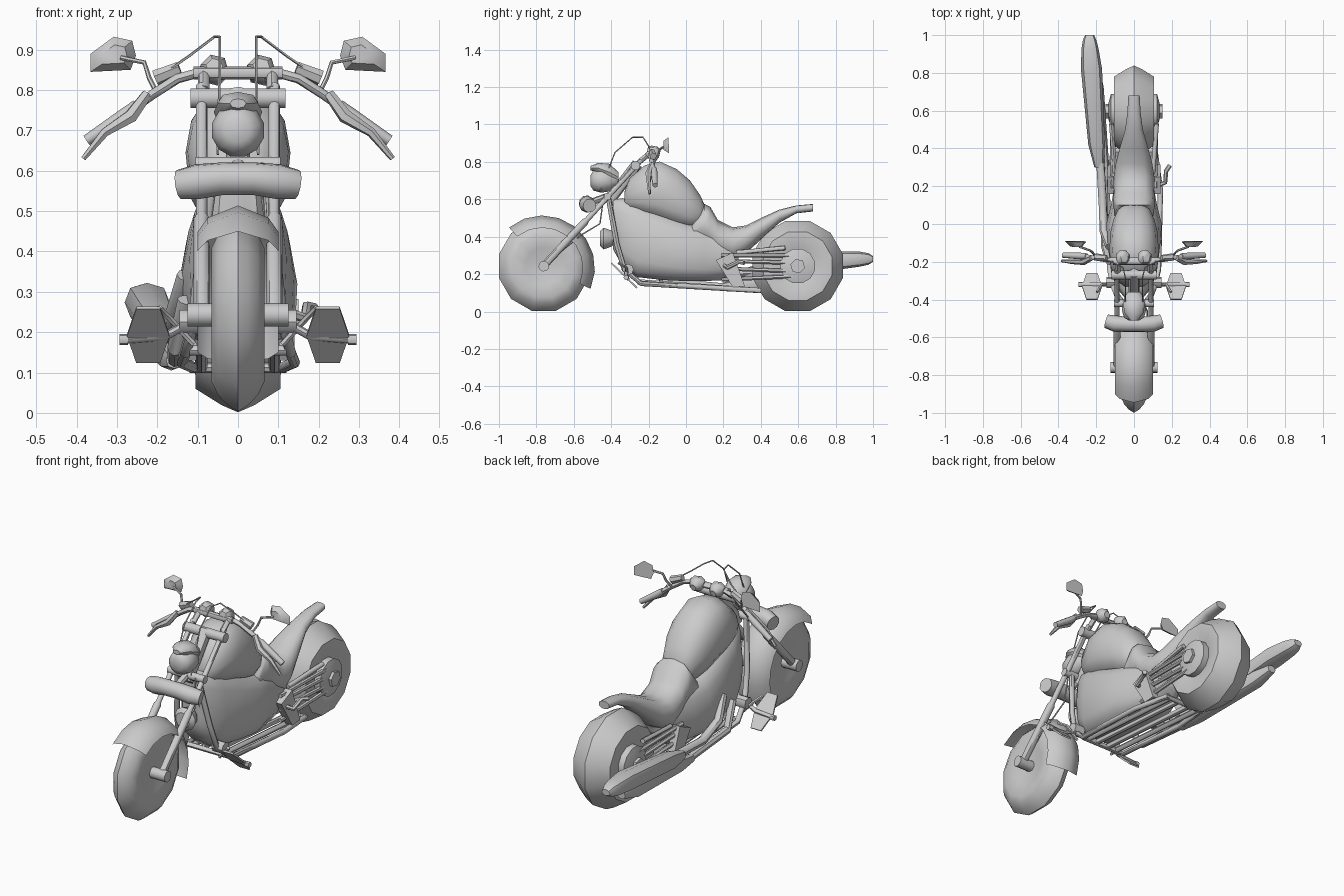
import bpy, bmesh, math
from mathutils import Vector

if "Cube" in bpy.data.objects:
    bpy.data.objects.remove(bpy.data.objects["Cube"], do_unlink=True)

grey = bpy.data.materials.new("plain grey")
grey.use_nodes = True
grey.diffuse_color = (0.6, 0.6, 0.6, 1)
grey.node_tree.nodes["Principled BSDF"].inputs["Base Color"].default_value = (0.6, 0.6, 0.6, 1)
parts = []


def finish(name, bm):
    bmesh.ops.recalc_face_normals(bm, faces=bm.faces)
    mesh = bpy.data.meshes.new(name)
    bm.to_mesh(mesh)
    bm.free()
    mesh.materials.append(grey)
    ob = bpy.data.objects.new(name, mesh)
    bpy.context.collection.objects.link(ob)
    parts.append(ob)
    return ob


def skin(name, rings):
    """Bridge a row of closed point rings and cap the ends."""
    bm = bmesh.new()
    rows = [[bm.verts.new(p) for p in ring] for ring in rings]
    n = len(rows[0])
    for a, b in zip(rows, rows[1:]):
        for i in range(n):
            bm.faces.new((a[i], a[(i + 1) % n], b[(i + 1) % n], b[i]))
    bm.faces.new(rows[0])
    bm.faces.new(rows[-1])
    return finish(name, bm)


def loft(name, stations, n=12, power=0.85, taper=0.0):
    """Rounded sections along y: (y, bottom, top, half width, centre x)."""
    rings = []
    for y, lo, hi, hw, cx in stations:
        ring = []
        for i in range(n):
            a = 2 * math.pi * i / n
            c, s = math.cos(a), math.sin(a)
            ring.append((cx + hw * (1 - taper * s) * math.copysign(abs(c) ** power, c), y,
                         (lo + hi) / 2 + (hi - lo) / 2 * math.copysign(abs(s) ** power, s)))
        rings.append(ring)
    return skin(name, rings)


def lathe(name, centre, axis, profile, n=12):
    """Turn (distance along axis, radius) pairs around an axis."""
    c, ax = Vector(centre), Vector(axis).normalized()
    u = ax.orthogonal().normalized()
    v = ax.cross(u)
    return skin(name, [[c + ax * d + max(r, 0.001) * (u * math.cos(2 * math.pi * i / n)
                        + v * math.sin(2 * math.pi * i / n)) for i in range(n)]
                       for d, r in profile])


def tube(name, pts, radii, n=8):
    """Sweep a circle along a path, with one radius or one per point."""
    pts = [Vector(p) for p in pts]
    if not isinstance(radii, (list, tuple)):
        radii = [radii] * len(pts)
    rings, u = [], None
    for i, p in enumerate(pts):
        t = (pts[min(i + 1, len(pts) - 1)] - pts[max(i - 1, 0)]).normalized()
        u = t.orthogonal() if u is None else u - t * u.dot(t)
        u.normalize()
        v = t.cross(u)
        rings.append([p + radii[i] * (u * math.cos(2 * math.pi * k / n)
                      + v * math.sin(2 * math.pi * k / n)) for k in range(n)])
    return skin(name, rings)


def plate(name, outline, offset, shrink=1.0):
    """Flat outline given thickness along an offset, its far side optionally smaller."""
    o, pts = Vector(offset), [Vector(p) for p in outline]
    mid = sum(pts, Vector()) / len(pts)
    return skin(name, [[p - o / 2 for p in pts], [mid + (p - mid) * shrink + o / 2 for p in pts]])


def both(fn, name, pts, *args):
    """Make a part on the left and on the right."""
    for s, side in ((1, "left"), (-1, "right")):
        fn(side + "_" + name, [(s * x, y, z) for x, y, z in pts], *args)


X = (1, 0, 0)
FRONT, REAR = (0, -0.76, 0.243), (0, 0.597, 0.243)

# Wheels with a crowned tread
half = [(0.035, 0), (0.05, 0.1), (0.066, 0.17), (0.05, 0.205), (0.025, 0.232)]
lathe("front_wheel", FRONT, X, [(-d, r) for d, r in half] + [(0, 0.248)] + half[::-1])
half = [(0.06, 0), (0.085, 0.08), (0.106, 0.15), (0.105, 0.19), (0.04, 0.232)]
lathe("rear_wheel", REAR, X, [(-d, r) for d, r in half] + [(0, 0.25)] + half[::-1])
lathe("front_axle", FRONT, X, [(-0.125, 0.029), (0.125, 0.029)], 10)
lathe("rear_axle", REAR, X, [(-0.15, 0.04), (0.15, 0.04)], 6)
for s, side in ((1, "left"), (-1, "right")):
    lathe(side + "_rear_disc", REAR, (s, 0, 0), [(0.08, 0.095), (0.122, 0.095), (0.135, 0.045)])

# Front fender, an arched strip with folded sides
bm = bmesh.new()
rows = []
for i in range(9):
    a = math.radians(132 - 158 * i / 8)
    r = 0.278 - 0.010 * math.sin(math.pi * i / 8)
    rows.append([bm.verts.new((x, FRONT[1] + (r - d) * math.cos(a), FRONT[2] + (r - d) * math.sin(a)))
                 for x, d in ((-0.1, 0.065), (-0.075, 0.03), (0, 0), (0.075, 0.03), (0.1, 0.065))])
for a, b in zip(rows, rows[1:]):
    for i in range(4):
        bm.faces.new((a[i], a[i + 1], b[i + 1], b[i]))
finish("front_fender", bm)

# Engine hull, seat with tail, and tank
loft("engine_hull", [(-0.39, 0.33, 0.60, 0.05, 0), (-0.34, 0.24, 0.61, 0.09, 0),
                     (-0.26, 0.18, 0.59, 0.12, 0), (-0.12, 0.165, 0.53, 0.138, 0),
                     (0.0, 0.16, 0.48, 0.147, 0), (0.1, 0.16, 0.46, 0.122, 0),
                     (0.19, 0.165, 0.44, 0.105, 0), (0.28, 0.26, 0.42, 0.09, 0)], 14, 0.7, 0.1)
loft("seat_and_tail", [(0.03, 0.38, 0.47, 0.1, 0), (0.10, 0.36, 0.575, 0.11, 0),
                       (0.13, 0.34, 0.56, 0.11, 0), (0.17, 0.30, 0.49, 0.107, 0),
                       (0.25, 0.27, 0.45, 0.108, 0), (0.32, 0.31, 0.46, 0.097, 0),
                       (0.40, 0.385, 0.50, 0.076, 0), (0.50, 0.475, 0.545, 0.047, 0),
                       (0.59, 0.525, 0.567, 0.035, 0), (0.68, 0.535, 0.575, 0.03, 0)])
loft("fuel_tank", [(-0.33, 0.56, 0.64, 0.05, 0), (-0.30, 0.54, 0.715, 0.095, 0),
                   (-0.22, 0.51, 0.785, 0.125, 0), (-0.14, 0.485, 0.805, 0.13, 0),
                   (-0.05, 0.455, 0.765, 0.126, 0), (0.02, 0.44, 0.705, 0.11, 0),
                   (0.075, 0.45, 0.625, 0.085, 0), (0.105, 0.5, 0.56, 0.05, 0)], 14, 0.85, 0.06)

# Fork and its cross pieces
both(tube, "fork_tube", [(0.09, -0.76, 0.245), (0.09, -0.54, 0.48), (0.09, -0.53, 0.49),
                         (0.09, -0.24, 0.81)], [0.02, 0.02, 0.014, 0.014])
lathe("upper_fork_bar", (0, -0.27, 0.78), X, [(-0.118, 0.025), (0.118, 0.025)])
lathe("lower_fork_bar", (0, -0.42, 0.615), X, [(-0.105, 0.02), (0.105, 0.02)])
tube("steering_column", [(0, -0.42, 0.58), (0, -0.26, 0.79)], 0.03)

# Headlight with peak, curved light bar, horn
lathe("headlight", (0, -0.445, 0.70), (0, 1, 0), [(-0.065, 0.03), (-0.05, 0.055), (-0.01, 0.067),
                                               (0.035, 0.06), (0.08, 0.03)], 12)
loft("headlight_peak", [(-0.51, 0.755, 0.778, 0.02, 0), (-0.47, 0.74, 0.795, 0.05, 0),
                        (-0.41, 0.70, 0.79, 0.06, 0), (-0.36, 0.69, 0.745, 0.035, 0)], 8)
tube("curved_light_bar", [(-0.146, -0.515, 0.566), (-0.10, -0.528, 0.573), (-0.04, -0.532, 0.58),
                          (0.04, -0.532, 0.58), (0.10, -0.528, 0.573), (0.146, -0.515, 0.566)],
     [0.037, 0.044, 0.041, 0.041, 0.044, 0.037], 10)
tube("light_bar_stem", [(0, -0.52, 0.58), (0, -0.41, 0.62)], 0.018)
lathe("horn", (0, -0.43, 0.39), (0, 1, 0), [(-0.03, 0.04), (-0.01, 0.06), (0.03, 0.045), (0.06, 0.02)])

# Handlebar, grips, levers, mirrors, gauges
bar = [(0.0, -0.19, 0.842), (0.10, -0.19, 0.842), (0.15, -0.19, 0.828), (0.21, -0.18, 0.79),
       (0.27, -0.17, 0.748)]
tube("handlebar", [(-x, y, z) for x, y, z in bar[:0:-1]] + bar, 0.012)
lathe("handlebar_clamp", (0, -0.20, 0.842), X, [(-0.11, 0.016), (0.11, 0.016)], 8)
both(tube, "bar_riser", [(0.085, -0.25, 0.80), (0.085, -0.195, 0.845)], 0.014)
both(tube, "grip", [(0.25, -0.17, 0.762), (0.28, -0.17, 0.738), (0.375, -0.165, 0.675)],
     [0.015, 0.018, 0.014])
both(tube, "switch_box", [(0.145, -0.18, 0.855), (0.205, -0.175, 0.83)], [0.016, 0.02], 6)
both(tube, "lever", [(0.225, -0.18, 0.79), (0.265, -0.2, 0.735), (0.33, -0.2, 0.695),
                     (0.383, -0.195, 0.63)], [0.014, 0.018, 0.012, 0.007], 6)
both(tube, "mirror_stem", [(0.205, -0.17, 0.80), (0.22, -0.15, 0.83), (0.232, -0.14, 0.868),
                           (0.29, -0.12, 0.88)], 0.006, 6)
both(plate, "mirror", [(0.253, -0.108, 0.885), (0.262, -0.108, 0.922), (0.308, -0.108, 0.932),
                       (0.365, -0.106, 0.89), (0.365, -0.104, 0.845), (0.266, -0.104, 0.85)],
     (0, -0.028, 0), 0.55)
for s, side in ((1, "left"), (-1, "right")):
    lathe(side + "_gauge", (s * 0.058, -0.17, 0.848), (0, -1, 0.25),
          [(-0.03, 0.018), (-0.01, 0.038), (0.025, 0.036), (0.04, 0.022)], 6)

# Cables
both(tube, "handlebar_cable", [(0.05, -0.46, 0.64), (0.045, -0.38, 0.85), (0.045, -0.285, 0.932),
                               (0.058, -0.23, 0.932), (0.12, -0.20, 0.885), (0.20, -0.18, 0.83)],
     0.0035, 5)
tube("brake_cable", [(0.09, -0.66, 0.33), (0.07, -0.56, 0.41), (0.07, -0.46, 0.47),
                     (0.06, -0.44, 0.62)], 0.004, 5)

# Frame cradle and lower rails
both(tube, "cradle_tube", [(0.06, -0.415, 0.61), (0.095, -0.37, 0.36), (0.11, -0.33, 0.225),
                           (0.13, -0.24, 0.15), (0.14, 0.18, 0.125), (0.11, 0.40, 0.112)], 0.014)
for x in (0.035, 0.09):
    both(tube, "lower_rail", [(x, -0.25, 0.158), (x, 0.38, 0.113)], 0.014)
for y, z in ((-0.25, 0.155), (0.39, 0.112)):
    lathe("cradle_cross_bar", (0, y, z), X, [(-0.12, 0.013), (0.12, 0.013)], 8)

# Foot boards, their arms and end pegs
both(plate, "foot_board", [(0.17, -0.33, 0.192), (0.193, -0.40, 0.26), (0.252, -0.40, 0.26),
                           (0.275, -0.33, 0.192), (0.252, -0.262, 0.126), (0.193, -0.262, 0.126)],
     (0, 0.006, 0.006))
both(tube, "foot_arm", [(0.10, -0.32, 0.235), (0.18, -0.32, 0.19), (0.29, -0.32, 0.182)], 0.011)
both(tube, "foot_brace", [(0.11, -0.31, 0.17), (0.17, -0.32, 0.235), (0.195, -0.36, 0.26)], 0.008, 6)
both(tube, "foot_peg_end", [(0.272, -0.32, 0.182), (0.293, -0.32, 0.182)], 0.014)
both(tube, "cradle_knuckle", [(0.085, -0.31, 0.225), (0.145, -0.31, 0.225)], 0.03)

# Swing arm, rear brackets and rear pegs
for z0, z1 in ((0.30, 0.30), (0.27, 0.26), (0.23, 0.215), (0.17, 0.19)):
    both(tube, "swing_arm_rod", [(0.112, 0.19, z0), (0.12, 0.60, z1)], 0.011, 6)
both(plate, "swing_arm_bracket", [(0.12, 0.16, 0.275), (0.12, 0.25, 0.315), (0.12, 0.315, 0.135),
                                  (0.12, 0.25, 0.13)], (0.04, 0, 0))
both(tube, "rear_shock", [(0.10, 0.27, 0.315), (0.12, 0.53, 0.34)], 0.012)
tube("left_rear_peg", [(0.12, 0.20, 0.25), (0.165, 0.22, 0.235), (0.17, 0.28, 0.265),
                       (0.19, 0.31, 0.26)], 0.012, 6)

# Exhaust pipes and slash-cut mufflers on the right
tube("upper_exhaust_pipe", [(-0.13, -0.12, 0.34), (-0.16, -0.04, 0.24), (-0.165, 0.1, 0.19),
                            (-0.18, 0.36, 0.21)], 0.022)
tube("lower_exhaust_pipe", [(-0.13, -0.2, 0.28), (-0.155, -0.12, 0.16), (-0.155, 0.22, 0.13)], 0.02)
loft("upper_muffler", [(0.30, 0.175, 0.225, 0.025, -0.185), (0.42, 0.175, 0.265, 0.044, -0.198),
                       (0.82, 0.225, 0.322, 0.056, -0.225), (0.93, 0.24, 0.32, 0.045, -0.233),
                       (0.975, 0.25, 0.312, 0.035, -0.235), (1.0, 0.265, 0.296, 0.024, -0.235)], 8)
loft("lower_muffler", [(0.18, 0.11, 0.15, 0.02, -0.158), (0.30, 0.105, 0.18, 0.034, -0.165),
                       (0.72, 0.14, 0.225, 0.04, -0.20), (0.83, 0.175, 0.215, 0.024, -0.205)], 8)

# Smooth shading with sharp creases
bpy.ops.object.select_all(action='DESELECT')
for ob in parts:
    ob.select_set(True)
bpy.context.view_layer.objects.active = parts[0]
bpy.ops.object.shade_smooth_by_angle(angle=math.radians(45))
